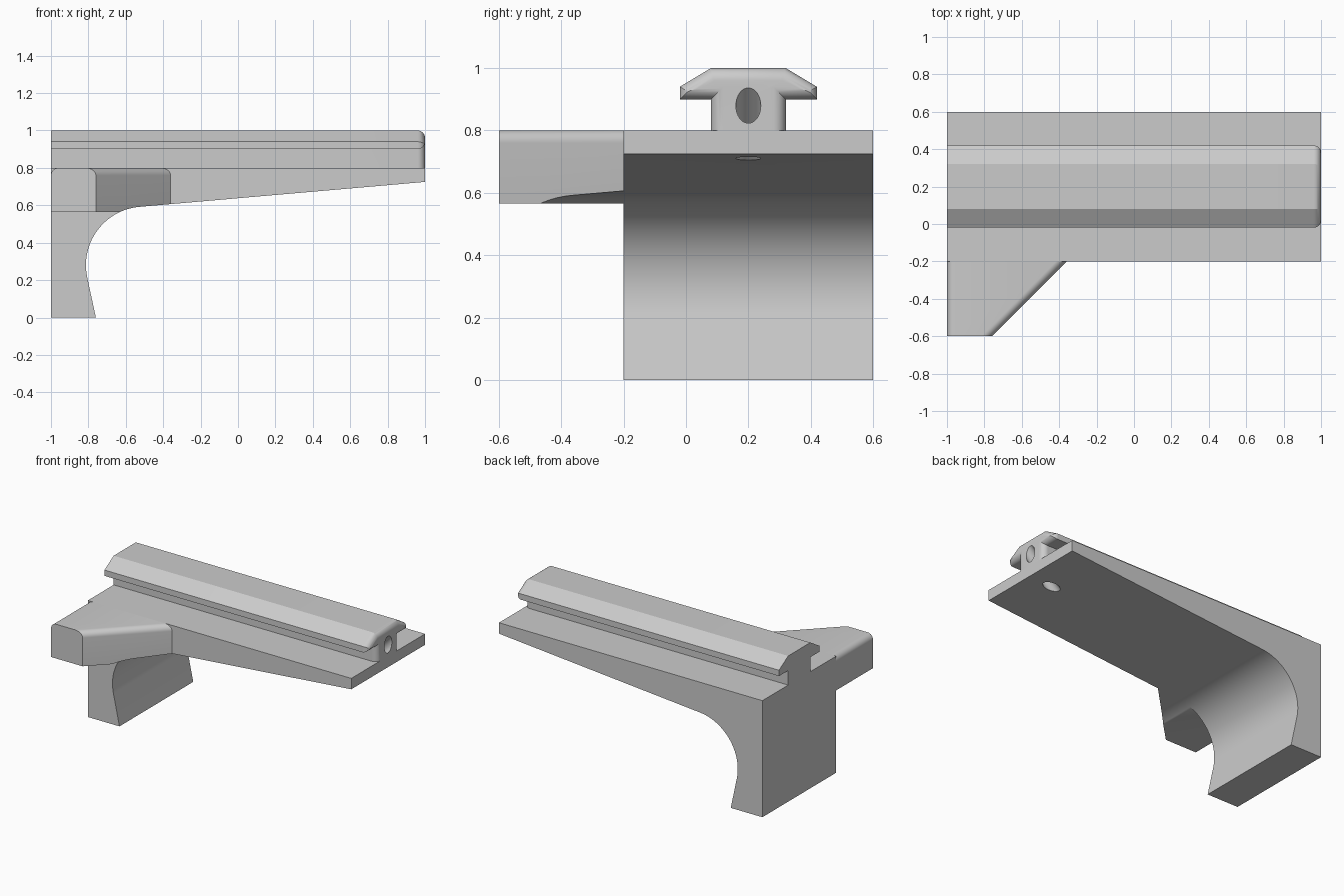
import bpy, bmesh
from math import sin, cos, tan, radians, pi
from mathutils import Matrix, Vector

cube = bpy.data.objects.get("Cube")
if cube:
    bpy.data.objects.remove(cube, do_unlink=True)

GREY = (0.6, 0.6, 0.6, 1)
mat = bpy.data.materials.new("plain_grey")
mat.use_nodes = True
mat.diffuse_color = GREY
mat.node_tree.nodes["Principled BSDF"].inputs["Base Color"].default_value = GREY


def make_object(name, bm):
    bmesh.ops.remove_doubles(bm, verts=bm.verts, dist=1e-5)
    bmesh.ops.recalc_face_normals(bm, faces=bm.faces)
    mesh = bpy.data.meshes.new(name)
    bm.to_mesh(mesh)
    bm.free()
    mesh.materials.append(mat)
    ob = bpy.data.objects.new(name, mesh)
    bpy.context.collection.objects.link(ob)
    return ob


def loft(rings):
    """Closed solid through matching rings of points."""
    bm = bmesh.new()
    loops = [[bm.verts.new(p) for p in ring] for ring in rings]
    n = len(loops[0])
    for a, b in zip(loops, loops[1:]):
        for i in range(n):
            j = (i + 1) % n
            bm.faces.new((a[i], a[j], b[j], b[i]))
    bm.faces.new(loops[0])
    bm.faces.new(loops[-1])
    return bm


def side_prism(points, y0, y1):
    return loft([[(x, y, z) for x, z in points] for y in (y0, y1)])


def cut(ob, cutter):
    mod = ob.modifiers.new("cut", 'BOOLEAN')
    mod.operation = 'DIFFERENCE'
    mod.solver = 'EXACT'
    mod.object = cutter
    bpy.context.view_layer.objects.active = ob
    bpy.ops.object.modifier_apply(modifier=mod.name)


# Underside curve shared by the bracket and the side block
R, CX, CZ = 0.313, -0.5, 0.28
START, END, STEPS = radians(192), radians(95), 28
angles = [START + (END - START) * i / STEPS for i in range(STEPS + 1)]
cove = [(CX + R * cos(a), CZ + R * sin(a)) for a in angles]

# Bracket: leg, curved inside corner and tapering arm
bracket = make_object("bracket", side_prism(
    [(-1, 0), (-0.76, 0)] + cove + [(1, 0.725), (1, 0.8), (-1, 0.8)], -0.2, 0.6))

# Side block with rounded upper edges, hollowed by the same curve
footprint = [(-1, -0.6), (-0.76, -0.6), (-0.36, -0.2), (-1, -0.2)]
bm = loft([[(x, y, z) for x, y in footprint] for z in (0.565, 0.8)])
rounded = [e for e in bm.edges
           if min(v.co.z for v in e.verts) > 0.7
           and abs(e.verts[0].co.y - e.verts[1].co.y) > 0.1]
bmesh.ops.bevel(bm, geom=rounded, offset=0.04, segments=8, profile=0.5,
                affect='EDGES', clamp_overlap=True)
block = make_object("side_block", bm)

cove_cutter = make_object("cove_cutter", side_prism(
    cove + [(1, 0.725), (1, 0.1)], -0.9, 0))

# Rail: T-shaped section whose far end is rounded by shrinking the section
SLOPE = 0.6
LEAN = (1 + SLOPE ** 2) ** 0.5
ROUND = 0.04


def rail_ring(x, d):
    tip = min(0.22 - d, 0.22 - ((1 + LEAN) * d - 0.04) / SLOPE)
    half = [(0.12 - d, 0.8), (0.12 - d, 0.9 + d), (tip, 0.9 + d),
            (tip, 0.94 + SLOPE * (0.22 - tip) - LEAN * d),
            (0.12 - (LEAN - 1) * d / SLOPE, 1 - d)]
    return ([(x, 0.2 + w, z) for w, z in half]
            + [(x, 0.2 - w, z) for w, z in reversed(half)])


turns = [pi / 2 * i / 10 for i in range(11)]
rail = make_object("rail", loft(
    [rail_ring(-1, 0)]
    + [rail_ring(1 - ROUND + ROUND * sin(t), ROUND * (1 - cos(t))) for t in turns]))

# Slanted hole from the rail end down through the arm
bm = bmesh.new()
bmesh.ops.create_cone(
    bm, cap_ends=True, segments=40, radius1=0.04, radius2=0.04, depth=0.8,
    matrix=Matrix.Translation(Vector((0.91, 0.2, 0.79))) @ Matrix.Rotation(pi / 4, 4, 'Y'))
drill = make_object("drill_cutter", bm)

cut(block, cove_cutter)
cut(bracket, drill)
cut(rail, drill)
for helper in (cove_cutter, drill):
    bpy.data.objects.remove(helper, do_unlink=True)

# Smooth curves, sharp corners
for ob in (bracket, block, rail):
    bpy.ops.object.select_all(action='DESELECT')
    ob.select_set(True)
    bpy.context.view_layer.objects.active = ob
    bpy.ops.object.shade_smooth_by_angle(angle=radians(25))
